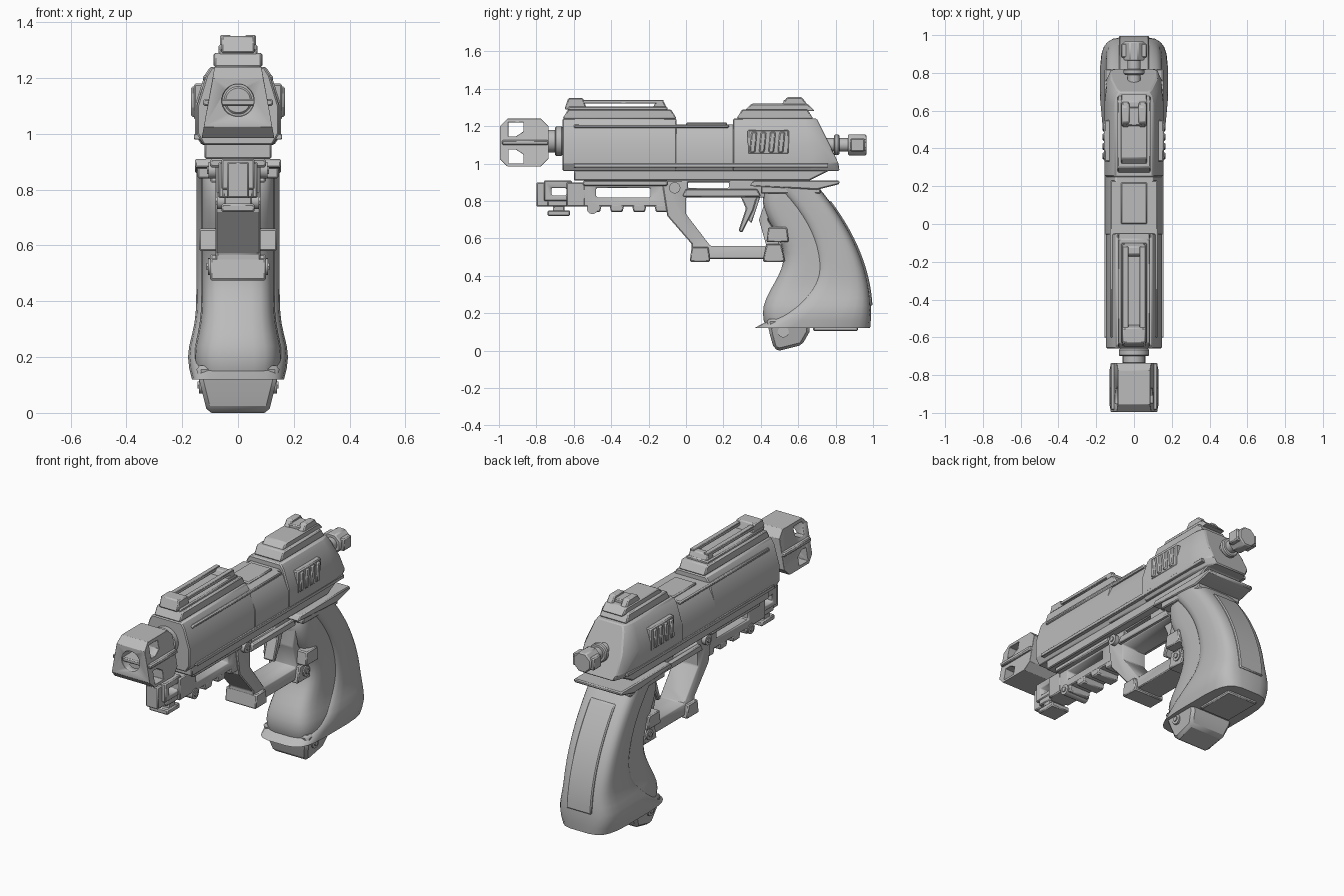
import bpy, bmesh, math
from mathutils import Matrix

if "Cube" in bpy.data.objects:
    bpy.data.objects.remove(bpy.data.objects["Cube"])

grey = bpy.data.materials.new("plain grey")
grey.use_nodes = True
grey.diffuse_color = (.5, .5, .5, 1)
grey.node_tree.nodes["Principled BSDF"].inputs["Base Color"].default_value = grey.diffuse_color

# shared landmarks
SLIDE_FRONT, SLIDE_TOP, SLIDE_BELLY = -.66, 1.24, .96
FRAME_BOTTOM, BORE_HEIGHT, KNOB_HEIGHT = .91, 1.12, 1.1
CUTTER_WIDTH = .3


def finish(name, bm, bevel, angle):
    bmesh.ops.recalc_face_normals(bm, faces=bm.faces)
    mesh = bpy.data.meshes.new(name)
    bm.to_mesh(mesh)
    bm.free()
    mesh.materials.append(grey)
    part = bpy.data.objects.new(name, mesh)
    bpy.context.collection.objects.link(part)
    bpy.ops.object.select_all(action='DESELECT')
    part.select_set(True)
    bpy.context.view_layer.objects.active = part
    bpy.ops.object.shade_smooth_by_angle(angle=math.radians(angle))
    if bevel:
        modifier = part.modifiers.new("bevel", 'BEVEL')
        modifier.width = bevel
        modifier.segments = 1
        modifier.angle_limit = math.radians(35)
    return part


def loft(name, rings, bevel=.006, angle=30):
    bm = bmesh.new()
    loops = [[bm.verts.new(point) for point in ring] for ring in rings]
    for near, far in zip(loops, loops[1:]):
        for i in range(len(near)):
            bm.faces.new((near[i - 1], near[i], far[i], far[i - 1]))
    bm.faces.new(loops[0])
    bm.faces.new(loops[-1])
    return finish(name, bm, bevel, angle)


def prism(name, outline, width, x=0, bevel=.006):
    """Extrude a side outline of (y, z) points across x, to half-width either way."""
    return loft(name, [[(x + side * width, y, z) for y, z in outline] for side in (-1, 1)], bevel)


def block(name, y, z, width, x=0, slope=0, bevel=.006):
    """Box between two y and two z values; slope draws the ends in at the top."""
    (front, back), (low, high) = y, z
    outline = [(front, low), (back, low), (back - slope, high), (front + slope, high)]
    return prism(name, outline, width, x, bevel)


def rod(name, y, z, radius, sides=24):
    turns = [math.tau * (i + .5) / sides for i in range(sides)]
    return loft(name, [[(radius * math.cos(a), end, z + radius * math.sin(a)) for a in turns] for end in y])


def cut(part, *cutters):
    bpy.context.view_layer.objects.active = part
    for cutter in cutters:
        cutter.modifiers.clear()
        modifier = part.modifiers.new("cut", 'BOOLEAN')
        modifier.operation = 'DIFFERENCE'
        modifier.object = cutter
        modifier.solver = 'EXACT'
        part.modifiers.move(len(part.modifiers) - 1, 0)
        bpy.ops.object.modifier_apply(modifier=modifier.name)
        bpy.data.objects.remove(cutter)


def screw(y, z, width):
    bm = bmesh.new()
    turn = Matrix.Translation((0, y, z)) @ Matrix.Rotation(math.pi / 2, 4, 'Y')
    for radius, length, sides in ((.03, width, 16), (.015, width + .006, 6)):
        bmesh.ops.create_cone(bm, cap_ends=True, segments=sides, radius1=radius,
                              radius2=radius, depth=length * 2, matrix=turn)
    finish("screw", bm, bevel=0, angle=30)


def mirrored(half):
    return half + [(-x, *rest) for x, *rest in reversed(half)]


# slide: one cross-section at three heights, with a raked and narrowed rear
def slide(name, stations, top):
    profile = mirrored([(.1, top), (.12, top - .03), (.155, 1.1), (.155, 1), (.13, SLIDE_BELLY)])
    loft(name, [[(x * scale, y - rake * max(0, z - 1), z) for x, z in profile]
                for y, rake, scale in stations])


slide("slide_front", [(SLIDE_FRONT, 0, .95), (-.05, 0, .95)], SLIDE_TOP)
slide("slide_middle", [(-.06, 0, .97), (.26, 0, .97)], SLIDE_TOP - .03)
slide("slide_rear", [(.25, 0, 1), (.66, .1, 1), (.77, .4, .93), (.82, .5, .78)], SLIDE_TOP)
block("slide_runner", y=(-.6, .76), z=(.98, 1), width=.157, bevel=.002)
block("slide_strip", y=(-.6, .23), z=(SLIDE_TOP - .05, SLIDE_TOP - .03), width=.126)
block("ejection_plate", y=(0, .22), z=(1.2, SLIDE_TOP - .02), width=.07)

# ribbed finger panels on the slide
block("rib_panel", y=(.33, .55), z=(1.05, 1.18), width=.158)
for i in range(4):
    start = .34 + i * .05
    prism("slide_rib", [(start, 1.06), (start + .03, 1.06), (start + .04, 1.17), (start + .01, 1.17)], .168)

# muzzle block: chamfered, narrowing upward, with side windows and a bore
low, high, front, back, chamfer = .985, SLIDE_TOP, -.995, -.735, .04
corners = [(front, low + chamfer), (front + chamfer, low), (back - chamfer, low), (back, low + chamfer),
           (back, high - chamfer), (back - chamfer, high), (front + chamfer, high), (front, high - chamfer)]
muzzle = loft("muzzle_block", [[(side * (.13 - .18 * (z - low)), y, z) for y, z in corners] for side in (-1, 1)])
windows = []
for side in (-1, 1):
    outer, middle, inner = [BORE_HEIGHT - .01 + side * reach for reach in (.11, .06, .035)]
    windows.append(prism("window_cutter", [(-.95, outer), (-.87, outer), (-.87, middle), (-.91, inner),
                                           (-.95, inner)], CUTTER_WIDTH))
cut(muzzle, *windows, rod("bore_cutter", y=(-1.1, -.87), z=BORE_HEIGHT, radius=.058))
block("muzzle_fin", y=(front + .01, back), z=(1.1, 1.125), width=.125)
rod("bore", y=(-.88, -.6), z=BORE_HEIGHT, radius=.05)
rod("barrel_neck", y=(-.74, -.62), z=BORE_HEIGHT, radius=.06)
rod("barrel_collar", y=(-.7, SLIDE_FRONT), z=BORE_HEIGHT, radius=.08)

# front top rail: base, end blocks and twin bars
block("rail_base", y=(SLIDE_FRONT, -.05), z=(SLIDE_TOP, 1.29), width=.085, slope=.03)
block("rail_plinth", y=(-.63, -.1), z=(1.28, 1.305), width=.07)
block("rail_front_block", y=(-.65, -.53), z=(1.29, 1.35), width=.06, slope=.02)
block("rail_rear_block", y=(-.18, -.1), z=(1.29, 1.335), width=.06, slope=.02)
for x in (-.045, .045):
    block("rail_bar", y=(-.55, -.12), z=(1.32, 1.34), width=.015, x=x, bevel=.003)
    block("sight_post", y=(.5, .66), z=(1.3, 1.355), width=.02, x=x, slope=.04)

# rear sight
block("sight_base", y=(.27, .68), z=(SLIDE_TOP, 1.29), width=.088, slope=.03)
block("sight_ramp", y=(.31, .69), z=(1.28, 1.32), width=.07, slope=.04)
block("sight_bridge", y=(.52, .62), z=(1.3, 1.34), width=.04)

# rear knob
rod("knob_stem", y=(.74, .89), z=KNOB_HEIGHT, radius=.036)
rod("knob_collar", y=(.79, .82), z=KNOB_HEIGHT, radius=.055)
rod("knob_cap", y=(.865, .965), z=KNOB_HEIGHT, radius=.06, sides=8)
block("knob_wing", y=(.88, .955), z=(KNOB_HEIGHT - .035, KNOB_HEIGHT + .035), width=.07)

# frame below the slide, with the overhanging tang
prism("lower_frame", [(-.6, FRAME_BOTTOM), (.66, FRAME_BOTTOM), (.78, .97), (.78, 1), (-.6, 1)], .12)
prism("tang", [(.34, .88), (.7, .86), (.82, .89), (.82, FRAME_BOTTOM), (.36, FRAME_BOTTOM)], .155)
block("tang_shoulder", y=(.4, .72), z=(.84, .89), width=.145)

# accessory rail with a window and a row of teeth
under_rail = block("under_rail", y=(-.55, -.09), z=(.77, FRAME_BOTTOM), width=.07)
cut(under_rail, block("window_cutter", y=(-.48, -.19), z=(.82, .87), width=CUTTER_WIDTH))
block("under_rail_top", y=(-.55, -.1), z=(.88, FRAME_BOTTOM), width=.1)
for i in range(4):
    start = -.53 + i * .12
    block("rail_tooth", y=(start, start + .08), z=(.78, .74), width=.07, slope=.01)

# front clip
clip = block("clip_body", y=(-.76, -.61), z=(.8, FRAME_BOTTOM), width=.06)
cut(clip, block("window_cutter", y=(-.72, -.64), z=(.83, .87), width=CUTTER_WIDTH))
block("clip_nose", y=(-.8, -.72), z=(.77, .9), width=.04)
block("clip_floor", y=(-.74, -.6), z=(.77, .82), width=.055)
block("clip_mount", y=(-.64, -.54), z=(.77, .9), width=.07)
block("clip_stem", y=(-.71, -.65), z=(.73, .78), width=.05)
block("clip_foot", y=(-.74, -.62), z=(.72, .75), width=.06)

# trigger guard with opening and slot
guard = prism("trigger_guard", [(-.13, FRAME_BOTTOM), (-.1, .72), (.03, .57), (.03, .49), (.5, .49),
                                (.5, .6), (.44, .7), (.48, FRAME_BOTTOM)], .08)
cut(guard,
    prism("opening_cutter", [(0, .82), (0, .73), (.13, .56), (.43, .56), (.39, .7), (.43, .82)], CUTTER_WIDTH),
    block("slot_cutter", y=(.01, .23), z=(.87, .9), width=CUTTER_WIDTH))
block("guard_toe", y=(.02, .13), z=(.475, .555), width=.1, slope=.01)
block("guard_heel", y=(.41, .53), z=(.475, .57), width=.1, slope=.02)
block("frame_rib", y=(-.02, .4), z=(.825, .865), width=.1, slope=.02)
prism("trigger", [(.28, .85), (.39, .85), (.36, .75), (.3, .63), (.28, .64), (.32, .76)], .035)
prism("trigger_stop", [(.36, .83), (.4, .83), (.35, .68), (.33, .7)], .025)


# grip: front, back and width follow simple curves of height
def grip_front(z):
    return .465 + .055 * math.cos(math.tau * (z - .5) / .6)


def grip_back(z):
    return .99 - .62 * (z - .2) ** 2


def grip_width(z):
    return .15 + .03 * math.exp(-((z - .2) / .1) ** 2)


def panel_front(z):
    return .69 - (1.2 if z > .45 else 3) * (z - .45) ** 2


def rounded(value):
    return math.copysign(abs(value) ** .5, value)


def grip_ring(front, back, z, width, sides=24):
    middle, depth = (front + back) / 2, (back - front) / 2
    turns = [math.tau * (i + .5) / sides for i in range(sides)]
    return [(width * rounded(math.cos(a)), middle + depth * rounded(math.sin(a)), z) for a in turns]


heights = [.12 + .04 * i for i in range(20)]
loft("grip_core", [grip_ring(grip_front(z), grip_back(z) - .02, z, grip_width(z) * .88) for z in heights],
     bevel=0, angle=50)
loft("grip_shell", [grip_ring(panel_front(z), grip_back(z), z, grip_width(z)) for z in heights],
     bevel=0, angle=50)
strap = [(grip_back(z), z) for z in heights[3:-2]]
prism("back_strap", [(y + .008, z) for y, z in strap] + [(y - .05, z) for y, z in reversed(strap)], .08)

# finger ridge, heel and base plate
block("finger_ridge", y=(.43, .55), z=(.58, .66), width=.14, slope=.01)
heel = [(.43, .17), (.45, .08), (.47, .01), (.5, 0), (.62, .03), (.66, .1), (.66, .17)]
loft("grip_heel", [[(side * (.11 + .25 * z), y, z) for y, z in heel] for side in (-1, 1)], bevel=.015)
block("grip_base_plate", y=(.68, .92), z=(.105, .15), width=.1)

for y, z, width in ((-.5, .76, .075), (-.06, .87, .105), (.485, .525, .107), (.52, .1, .14)):
    screw(y, z, width)
